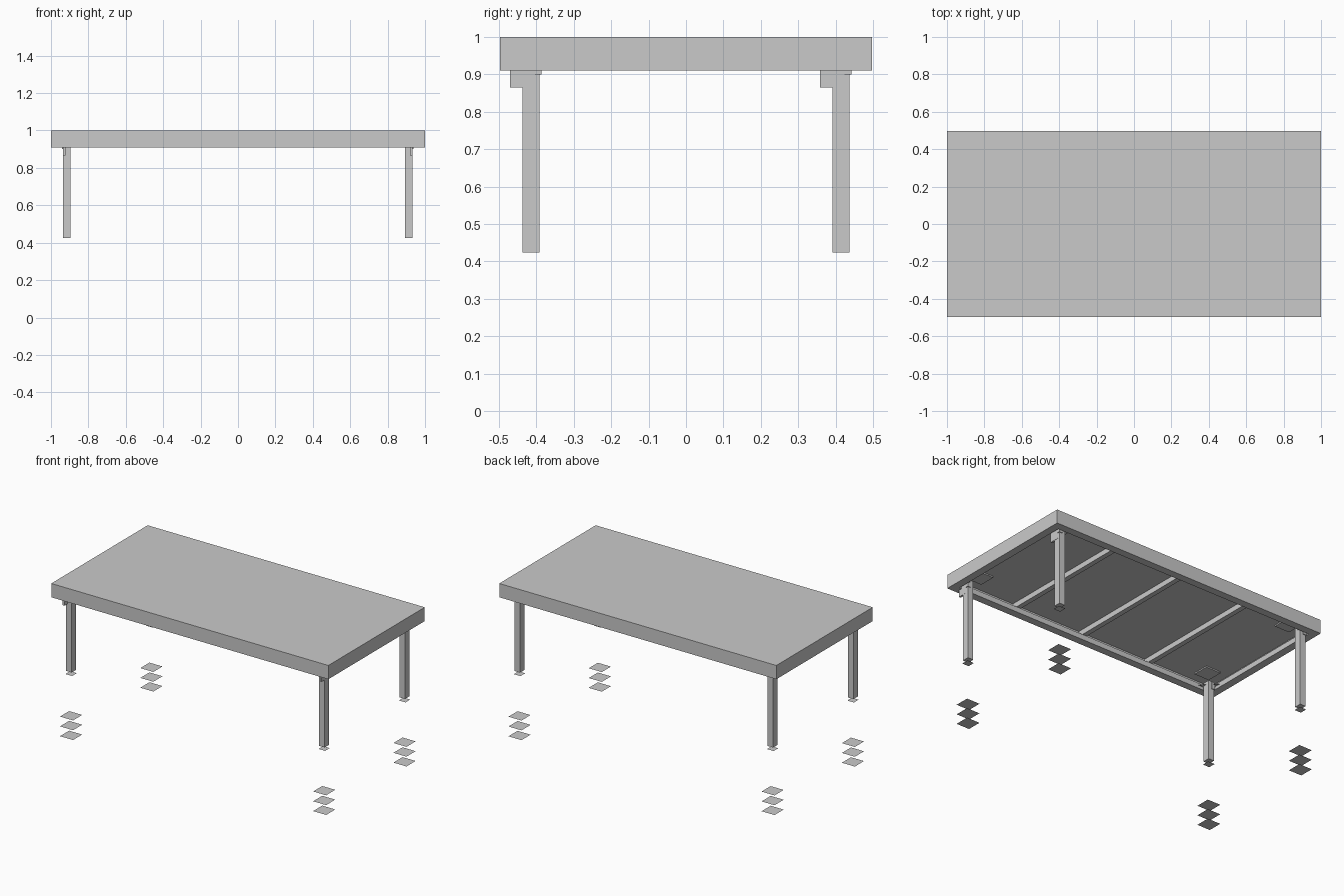
import bpy
import bmesh
from mathutils import Matrix, Vector

cube = bpy.data.objects.get("Cube")
if cube:
    bpy.data.objects.remove(cube, do_unlink=True)

GREY = (0.59, 0.59, 0.59, 1.0)
grey = bpy.data.materials.new("light_grey")
grey.use_nodes = True
grey.diffuse_color = GREY
grey.node_tree.nodes["Principled BSDF"].inputs["Base Color"].default_value = GREY


def add_object(name, bm):
    mesh = bpy.data.meshes.new(name)
    bm.to_mesh(mesh)
    bm.free()
    mesh.materials.append(grey)
    obj = bpy.data.objects.new(name, mesh)
    bpy.context.collection.objects.link(obj)
    return obj


def box(name, a, b):
    a, b = Vector(a), Vector(b)
    size = Vector(abs(d) for d in b - a)
    bm = bmesh.new()
    bmesh.ops.create_cube(bm, size=1)
    bmesh.ops.scale(bm, vec=size, verts=bm.verts)
    bmesh.ops.translate(bm, vec=(a + b) / 2, verts=bm.verts)
    return add_object(name, bm)


def flat_square(name, x, y, z, size):
    bm = bmesh.new()
    bmesh.ops.create_grid(bm, x_segments=1, y_segments=1, size=size / 2,
                          matrix=Matrix.Translation((x, y, z)))
    return add_object(name, bm)


HALF_DEPTH = 0.497
RIM, LEDGE, PANEL, TOP = 0.91, 0.944, 0.978, 1.0

# Table top: a panel with a side wall and an inner ledge, swept as one section
section = [(0, TOP), (0, RIM), (0.05, RIM), (0.05, LEDGE), (0.016, LEDGE), (0.016, PANEL)]
bm = bmesh.new()
loops = [[bm.verts.new((sx * (1 - inset), sy * (HALF_DEPTH - inset), z))
          for sx, sy in ((-1, -1), (1, -1), (1, 1), (-1, 1))] for inset, z in section]
for a, b in zip(loops, loops[1:]):
    for i in range(4):
        j = (i + 1) % 4
        bm.faces.new((a[i], a[j], b[j], b[i]))
bm.faces.new(loops[0])
bm.faces.new(loops[-1])
bmesh.ops.recalc_face_normals(bm, faces=bm.faces)
add_object("table_top", bm)

# Cross beams resting on the ledge
for i, x in enumerate((-0.5, 0, 0.5)):
    box(f"cross_beam_{i + 1}", (x - 0.016, -0.48, LEDGE), (x + 0.016, 0.48, PANEL))

# Legs, each with its bracket, foot and loose floor pads
for side, x, sx in (("right", -0.915, -1), ("left", 0.912, 1)):
    for end, y, sy in (("front", -0.414, -1), ("back", 0.414, 1)):
        tag = f"{end}_{side}"
        box(f"leg_{tag}", (x - 0.02, y - 0.023, 0.424), (x + 0.02, y + 0.023, 0.95))
        box(f"bracket_{tag}", (x + sx * 0.008, y - 0.056, 0.865),
            (x + sx * 0.021, y + 0.01, LEDGE))
        box(f"bracket_lip_{tag}", (x, y + 0.006, 0.9), (x + sx * 0.025, y + 0.028, LEDGE))
        flat_square(f"foot_{tag}", x, y, 0.403, 0.048)
        for i, z in enumerate((0, 0.064, 0.128)):
            flat_square(f"floor_pad_{tag}_{i + 1}", x, y, z, 0.094)

        # Thin diagonal strap across the corner, and a square plate above it
        outline = [(0.03, 0.11), (0.03, 0.16), (0.16, 0.03), (0.11, 0.03)]
        bm = bmesh.new()
        bm.faces.new([bm.verts.new((sx * (1 - u), sy * (HALF_DEPTH - v), 0.93))
                      for u, v in outline])
        bmesh.ops.recalc_face_normals(bm, faces=bm.faces)
        add_object(f"corner_strap_{tag}", bm)
        px, py = sx * 0.863, sy * 0.363
        box(f"corner_plate_{tag}", (px - 0.054, py - 0.054, PANEL - 0.008),
            (px + 0.054, py + 0.054, PANEL))
